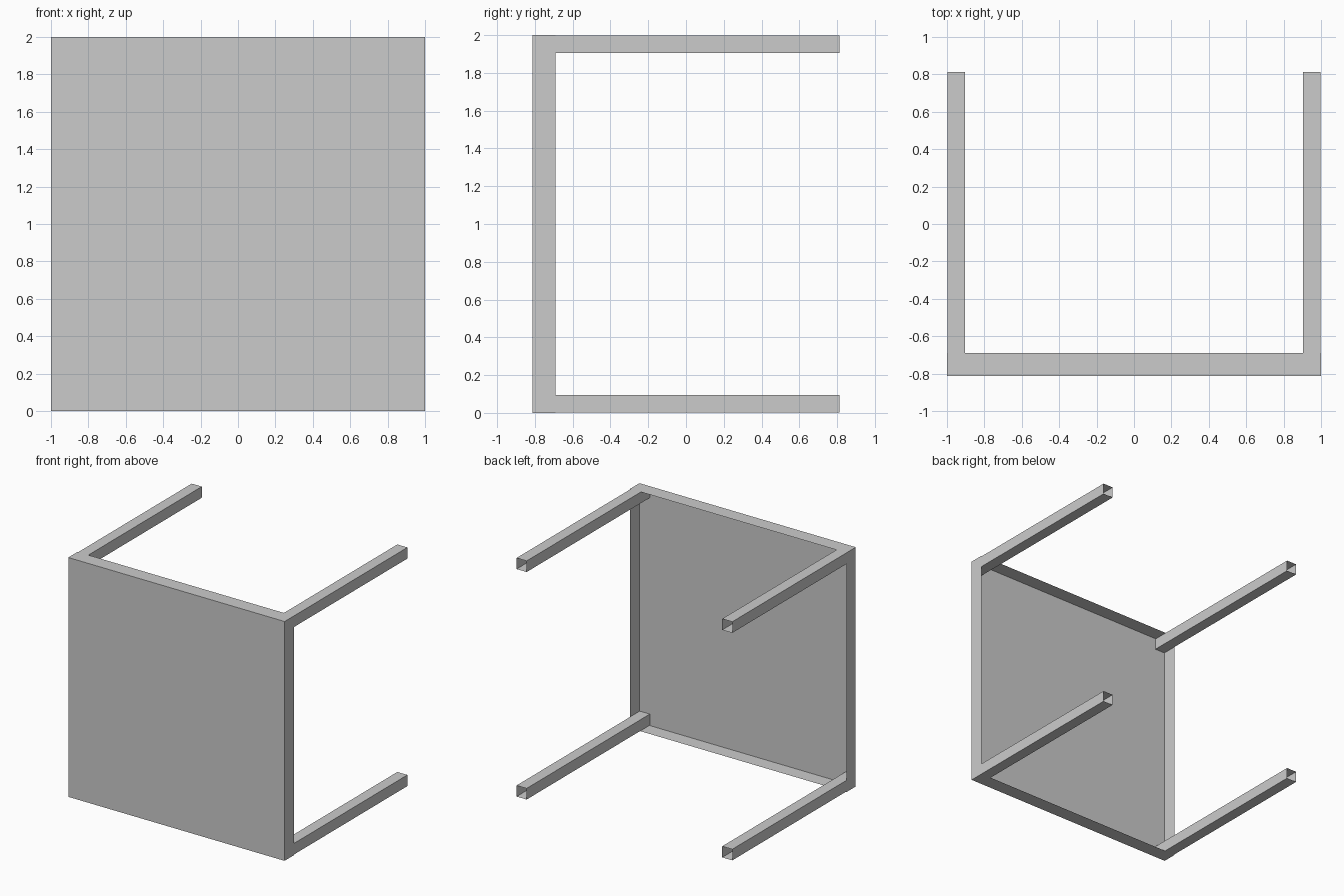
import bpy, bmesh

if "Cube" in bpy.data.objects:
    bpy.data.objects.remove(bpy.data.objects["Cube"])

FRONT, RIM, BACK = -0.813, -0.69, 0.813


def open_box(name, x0, x1, y0, y1, z0, z1, open_sides):
    """Thin-walled box with the faces pointing along open_sides removed."""
    bm = bmesh.new()
    bmesh.ops.create_cube(bm, size=1)
    for v in bm.verts:
        v.co.x = x0 if v.co.x < 0 else x1
        v.co.y = y0 if v.co.y < 0 else y1
        v.co.z = z0 if v.co.z < 0 else z1
    bm.normal_update()
    gone = [f for f in bm.faces if any(f.normal.y * s > 0.9 for s in open_sides)]
    bmesh.ops.delete(bm, geom=gone, context='FACES')
    mesh = bpy.data.meshes.new(name)
    bm.to_mesh(mesh)
    bm.free()
    ob = bpy.data.objects.new(name, mesh)
    bpy.context.collection.objects.link(ob)
    return ob


# Table top lying on its side: shallow tray, open towards the back
open_box("table_top", -1, 1, FRONT, RIM, 0, 2, (1,))

# Four hollow square legs, one in each corner, running from the panel to the back
inner, outer = 0.904, 0.997
for side, sx in (("left", -1), ("right", 1)):
    for level, sz in (("lower", -1), ("upper", 1)):
        xs = sorted((sx * inner, sx * outer))
        zs = sorted((1 + sz * inner, 1 + sz * outer))
        open_box(f"{level}_{side}_leg", *xs, FRONT, BACK, *zs, (-1, 1))
